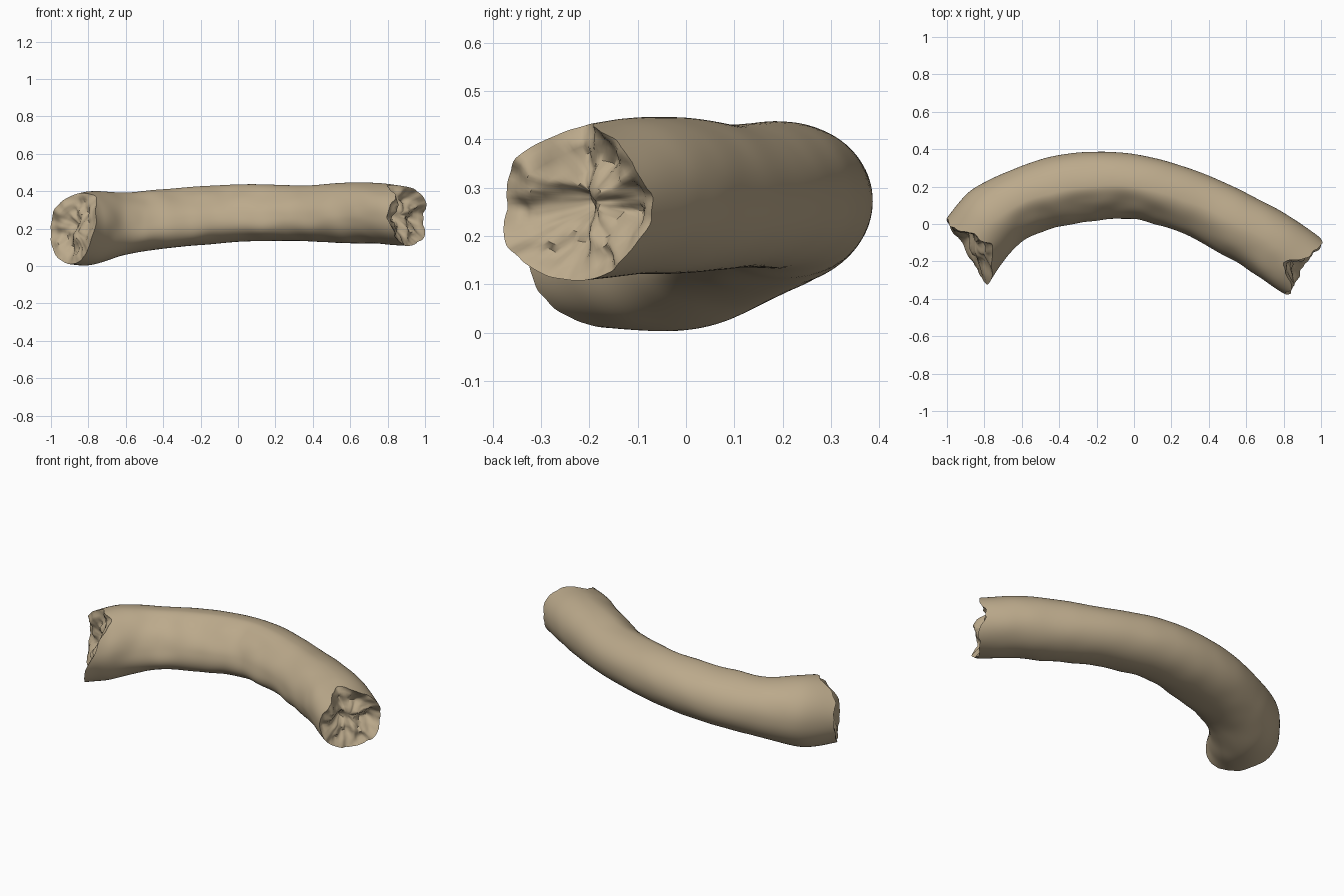
import bpy, bmesh, math
from mathutils import Vector, noise

cube = bpy.data.objects.get("Cube")
if cube:
    bpy.data.objects.remove(cube, do_unlink=True)

# Stations along the shaft: outer x, y, inner x, y, bottom z, top z, inner lean
STATIONS = [
    (-1.01, .02, -.79, -.335, .01, .37, .0),
    (-.87, .18, -.71, -.21, .005, .40, .15),
    (-.65, .29, -.57, -.075, .058, .393, .35),
    (-.42, .365, -.38, -.015, .092, .41, .42),
    (-.15, .386, -.14, .022, .117, .43, .42),
    (.12, .35, .04, .018, .133, .437, .4),
    (.42, .25, .28, -.06, .133, .431, .28),
    (.68, .125, .48, -.165, .122, .446, .15),
    (.85, .03, .65, -.27, .12, .444, .05),
    (1.02, -.09, .83, -.39, .105, .42, 0),
]
LAST = len(STATIONS) - 1
AROUND, ALONG = 96, 110


def station(s):
    """Smooth interpolation between stations."""
    s = max(0.0, min(LAST, s))
    i = min(int(s), LAST - 1)
    t = s - i
    p0, p1, p2, p3 = (STATIONS[max(0, min(LAST, i + k))] for k in (-1, 0, 1, 2))
    return [b + t * ((c - a) / 2 + t * ((a - 2.5 * b + 2 * c - d / 2)
            + t * (1.5 * (b - c) + (d - a) / 2)))
            for a, b, c, d in zip(p0, p1, p2, p3)]


def power(v, e):
    return math.copysign(abs(v) ** e, v)


def bump(a, centre, width):
    d = (math.degrees(a) - centre + 180) % 360 - 180
    return math.exp(-(d / width) ** 2)


def lumps(a, r, seed):
    """Noise over the disc of a cross-section, smooth through its middle."""
    p = Vector((r * math.cos(a), r * math.sin(a), seed))
    return noise.noise(p * 2.2) + .35 * noise.noise(p * 5)


def point(s, a, r=1.0):
    """Point at station s, angle a (0 is the outer bend), radius factor r."""
    ox, oy, ix, iy, low, high, lean = station(s)
    u, w = math.cos(a), math.sin(a)
    if u < 0:   # flatter inner face, leaning back at the top
        u = (u + lean * w * abs(u)) / (1 + .45 * lean * lean)
    w = power(w, .95)
    mid = Vector(((ox + ix) / 2, (oy + iy) / 2, (low + high) / 2))
    half = Vector(((ox - ix) / 2, (oy - iy) / 2, 0))
    offset = half * u + Vector((0, 0, (high - low) / 2 * w))
    p = mid + offset * r
    wear = .002 + .008 * max(0, -math.cos(a))
    return p + offset.normalized() * wear * noise.noise(p * 8)


# Broken edges: where each lengthwise line starts and stops
def start_edge(a):
    return max(0, .06 + .85 * bump(a, 122, 36) + .25 * bump(a, 75, 22)
               + .25 * bump(a, 168, 20) + .15 * lumps(a, 1, 3))


def end_edge(a):
    return min(LAST, LAST - .08 - .5 * bump(a, 102, 24) - .15 * bump(a, 0, 16)
               - .15 * bump(a, 175, 24) + .2 * lumps(a, 1, 8))


angles = [2 * math.pi * i / AROUND for i in range(AROUND)]
bm = bmesh.new()


def ring(fn):
    return [bm.verts.new(fn(a)) for a in angles]


def bridge(first, second):
    for i in range(AROUND):
        j = (i + 1) % AROUND
        bm.faces.new((first[i], first[j], second[j], second[i]))


# Outer shaft
rings = [ring(lambda a, t=k / ALONG: point(
    start_edge(a) + (end_edge(a) - start_edge(a)) * t, a))
    for k in range(ALONG + 1)]
for first, second in zip(rings, rings[1:]):
    bridge(first, second)


# Lumpy hollow at each broken end
def hollow(rim, edge, sign, depth, seed):
    mean = sum(edge(a) for a in angles) / AROUND
    previous = rim
    for r in (.97, .91, .83, .74, .64, .53, .42, .3, .18, .07):
        def inside(a):
            s = mean + (edge(a) - mean) * r ** 1.5
            s += sign * depth * (1 - r * r)
            s += sign * .3 * lumps(a, r, seed) * min(1, (1 - r) * 3)
            return point(s, a, r)
        current = ring(inside)
        bridge(previous, current)
        previous = current
    bm.faces.new(previous)


hollow(rings[0], start_edge, 1, .2, 20)
hollow(rings[-1], end_edge, -1, .3, 30)
bmesh.ops.recalc_face_normals(bm, faces=bm.faces)

mesh = bpy.data.meshes.new("bone_shaft")
bm.to_mesh(mesh)
bm.free()
bone = bpy.data.objects.new("bone_shaft", mesh)
bpy.context.collection.objects.link(bone)

# Single bone colour
colour = (.50, .40, .26, 1)
material = bpy.data.materials.new("tan_bone")
material.use_nodes = True
material.diffuse_color = colour
shader = next(n for n in material.node_tree.nodes if n.type == "BSDF_PRINCIPLED")
shader.inputs["Base Color"].default_value = colour
shader.inputs["Roughness"].default_value = .8
mesh.materials.append(material)

bpy.context.view_layer.objects.active = bone
bone.select_set(True)
bpy.ops.object.shade_smooth_by_angle(angle=math.radians(50))
